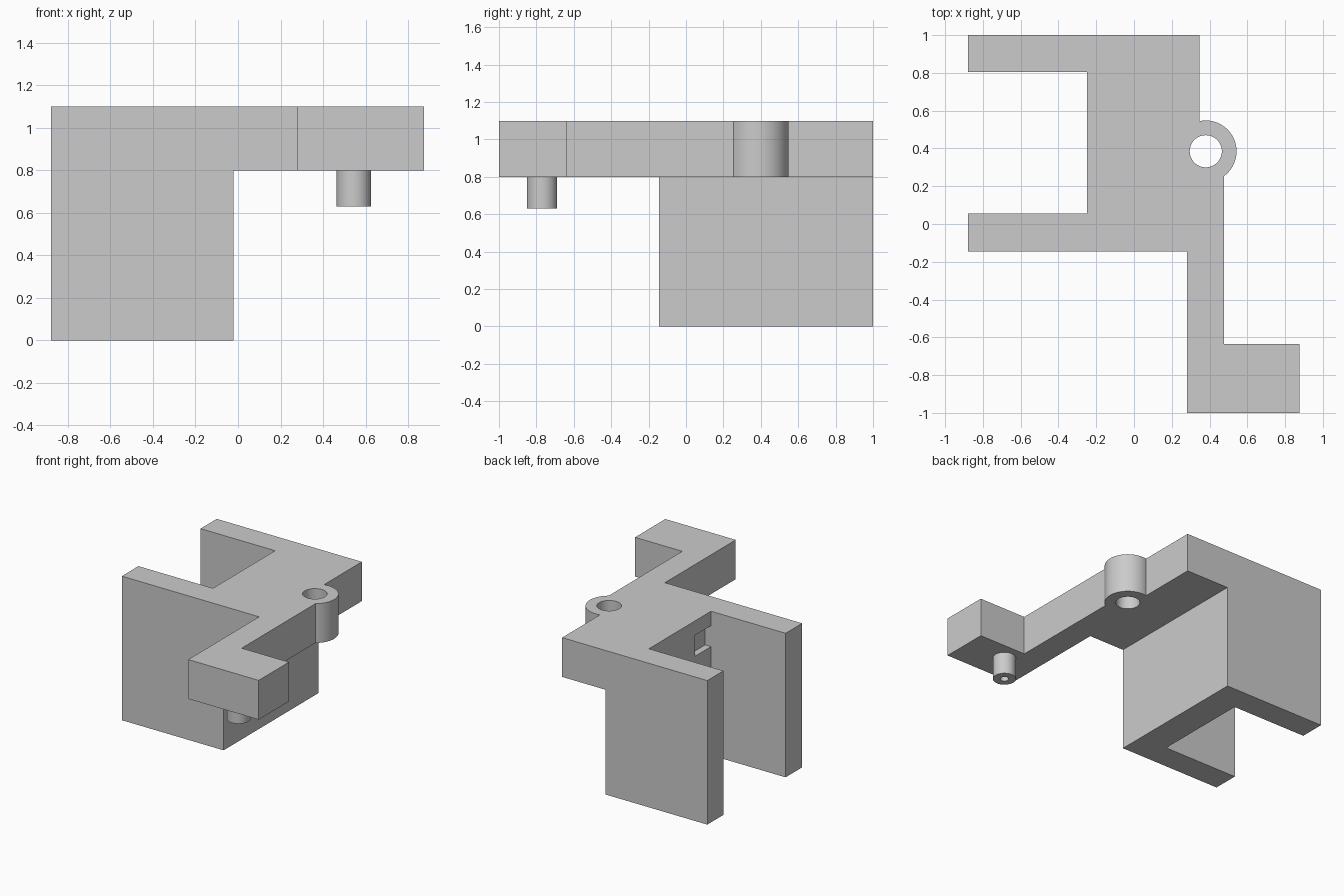
import bpy, bmesh, math

if "Cube" in bpy.data.objects:
    bpy.data.objects.remove(bpy.data.objects["Cube"])

grey = bpy.data.materials.new("plain grey")
grey.diffuse_color = (0.6, 0.6, 0.6, 1)
grey.use_nodes = True
grey.node_tree.nodes["Principled BSDF"].inputs["Base Color"].default_value = grey.diffuse_color


def prism(name, outline, z0, z1):
    """Extrude a closed xy outline from z0 to z1."""
    bm = bmesh.new()
    face = bm.faces.new([bm.verts.new((x, y, z0)) for x, y in outline])
    top = bmesh.ops.extrude_face_region(bm, geom=[face])["geom"]
    bmesh.ops.translate(bm, vec=(0, 0, z1 - z0),
                        verts=[v for v in top if isinstance(v, bmesh.types.BMVert)])
    bmesh.ops.recalc_face_normals(bm, faces=bm.faces)
    mesh = bpy.data.meshes.new(name)
    bm.to_mesh(mesh)
    bm.free()
    mesh.materials.append(grey)
    obj = bpy.data.objects.new(name, mesh)
    bpy.context.collection.objects.link(obj)
    return obj


def rect(x0, x1, y0, y1):
    return [(x0, y0), (x1, y0), (x1, y1), (x0, y1)]


def arc(cx, cy, r, a0=0, a1=360, n=64):
    count = n if a1 - a0 == 360 else n + 1
    angles = [math.radians(a0 + (a1 - a0) * i / n) for i in range(count)]
    return [(cx + r * math.cos(a), cy + r * math.sin(a)) for a in angles]


def combine(target, tool, operation):
    """Apply a boolean and discard the tool object."""
    mod = target.modifiers.new(operation.lower(), 'BOOLEAN')
    mod.operation, mod.solver, mod.object = operation, 'EXACT', tool
    bpy.context.view_layer.objects.active = target
    bpy.ops.object.modifier_apply(modifier=mod.name)
    bpy.data.objects.remove(tool)


def finish(obj):
    """Merge coplanar faces and smooth only the round walls."""
    bm = bmesh.new()
    bm.from_mesh(obj.data)
    bmesh.ops.remove_doubles(bm, verts=bm.verts, dist=0.0001)
    bmesh.ops.dissolve_limit(bm, angle_limit=0.01, verts=bm.verts, edges=bm.edges)
    bm.to_mesh(obj.data)
    bm.free()
    bpy.ops.object.select_all(action='DESELECT')
    obj.select_set(True)
    bpy.context.view_layer.objects.active = obj
    bpy.ops.object.shade_smooth_by_angle(angle=math.radians(30))


# C-shaped clamp with two tall jaws joined by a web
bracket = prism("bracket", [(-0.88, -0.145), (-0.02, -0.145), (-0.02, 1), (-0.88, 1),
                            (-0.88, 0.805), (-0.25, 0.805), (-0.25, 0.055), (-0.88, 0.055)],
                0, 1.1)

# Top plate with round boss, long arm and foot
plate = prism("plate", [(-0.1, -0.145), (0.28, -0.145), (0.28, -1), (0.875, -1),
                        (0.875, -0.635), (0.476, -0.635)]
              + arc(0.38, 0.385, 0.163, -54, 102, 40)
              + [(0.346, 1), (-0.1, 1)], 0.8, 1.1)
combine(bracket, plate, 'UNION')

# Hole through the boss, and shallow pocket inside the clamp
combine(bracket, prism("boss_hole", arc(0.38, 0.385, 0.085), 0.7, 1.2), 'DIFFERENCE')
combine(bracket, prism("pocket", rect(-0.3, -0.2, 0.055, 0.25), 0.83, 0.99), 'DIFFERENCE')
finish(bracket)

# Hollow pin under the foot
pin = prism("pin", arc(0.545, -0.77, 0.081), 0.63, 0.8)
combine(pin, prism("pin_hole", arc(0.545, -0.77, 0.03, n=32), 0.6, 0.79), 'DIFFERENCE')
finish(pin)
